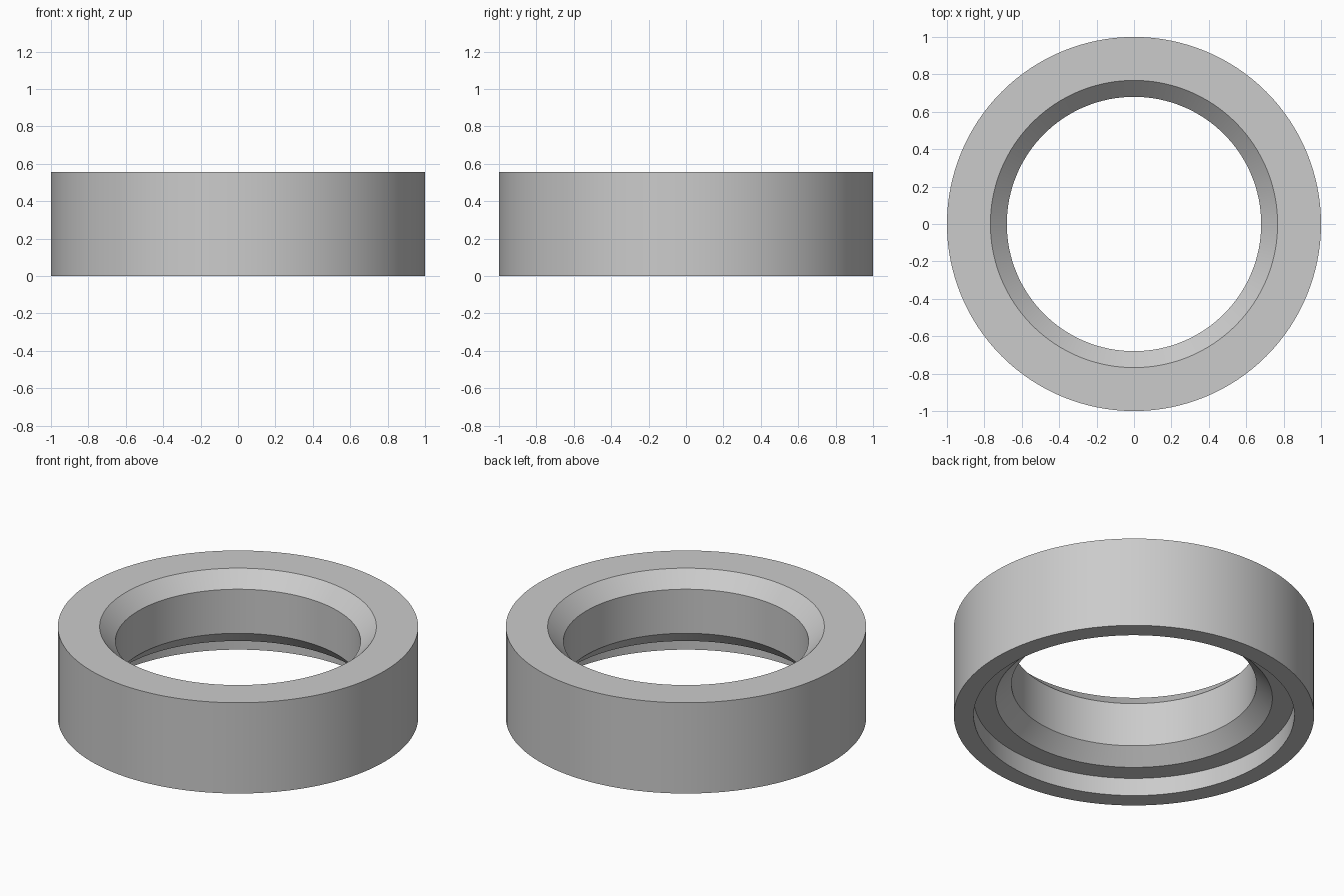
import bpy
import bmesh
import math

cube = bpy.data.objects.get("Cube")
if cube:
    bpy.data.objects.remove(cube, do_unlink=True)

SEGMENTS = 128
HEIGHT = 0.556
BORE, CHAMFER = 0.68, 0.088
RECESS_RADIUS, RECESS_DEPTH = 0.89, 0.11

# One flat grey for the whole ring
grey = bpy.data.materials.new("light grey")
grey.use_nodes = True
colour = (0.6, 0.6, 0.6, 1)
grey.diffuse_color = colour
grey.node_tree.nodes["Principled BSDF"].inputs["Base Color"].default_value = colour

# Cross-section (radius, height): outer wall, top, chamfered bore, bottom recess
profile = [
    (1, 0),
    (1, HEIGHT),
    (BORE + CHAMFER, HEIGHT),
    (BORE, HEIGHT - CHAMFER),
    (BORE, RECESS_DEPTH + CHAMFER),
    (BORE + CHAMFER, RECESS_DEPTH),
    (RECESS_RADIUS, RECESS_DEPTH),
    (RECESS_RADIUS, 0),
]

# Spin the closed cross-section around the z axis
bm = bmesh.new()
verts = [bm.verts.new((r, 0, z)) for r, z in profile]
edges = [bm.edges.new((v, verts[i - 1])) for i, v in enumerate(verts)]
bmesh.ops.spin(bm, geom=verts + edges, cent=(0, 0, 0), axis=(0, 0, 1),
               angle=math.tau, steps=SEGMENTS, use_duplicate=False)
bmesh.ops.remove_doubles(bm, verts=bm.verts, dist=1e-4)
bmesh.ops.recalc_face_normals(bm, faces=bm.faces)
mesh = bpy.data.meshes.new("ring")
bm.to_mesh(mesh)
bm.free()
mesh.materials.append(grey)

ring = bpy.data.objects.new("ring", mesh)
bpy.context.collection.objects.link(ring)

# Smooth walls with crisp rims
bpy.ops.object.select_all(action="DESELECT")
ring.select_set(True)
bpy.context.view_layer.objects.active = ring
bpy.ops.object.shade_smooth_by_angle(angle=math.radians(30))
